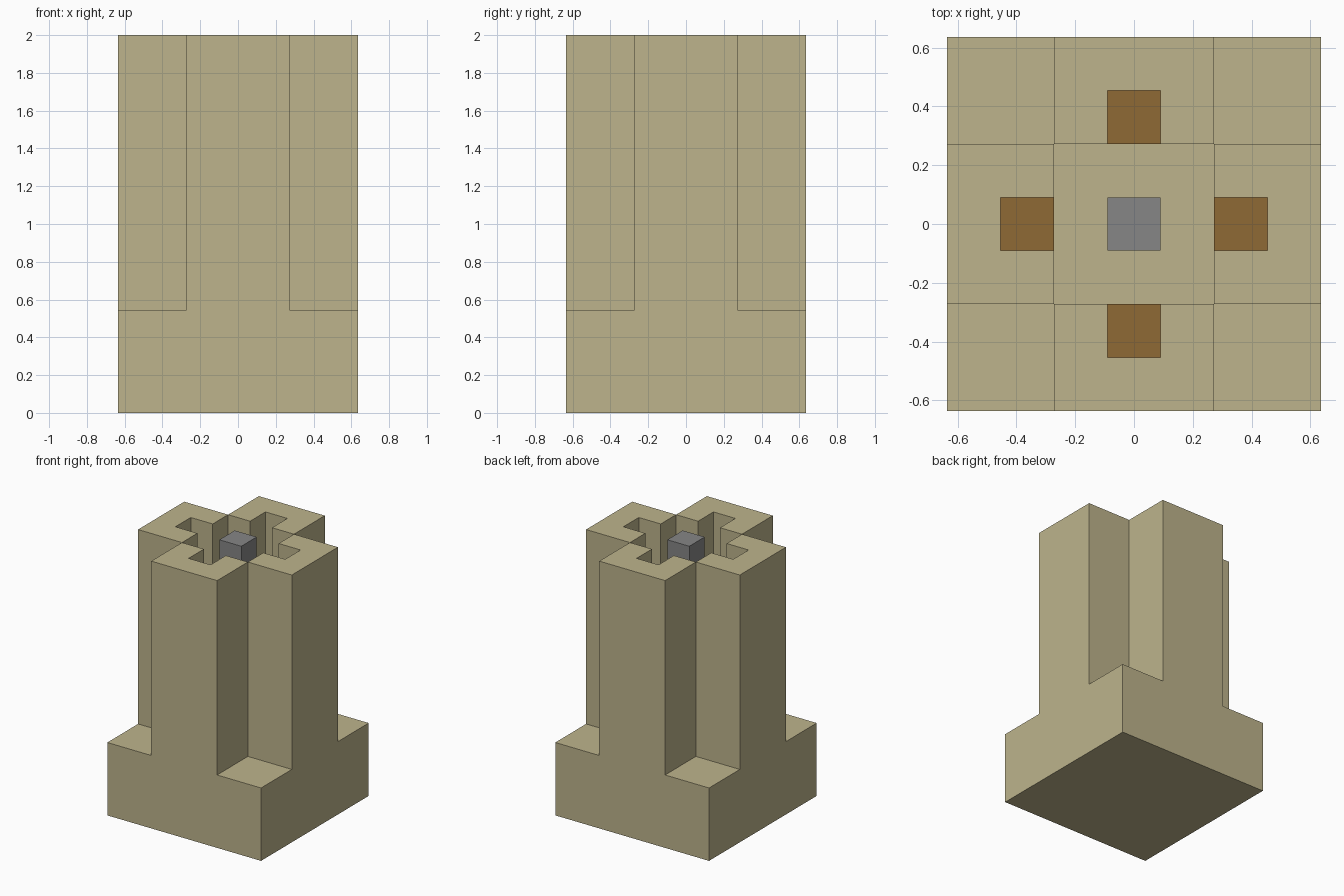
import bpy, bmesh
from mathutils import Matrix, Vector
from math import pi

if "Cube" in bpy.data.objects:
    bpy.data.objects.remove(bpy.data.objects["Cube"], do_unlink=True)

U = 2 / 22                      # module size
HEIGHT, BASE = 22 * U, 6 * U


def material(name, rgb):
    m = bpy.data.materials.new(name)
    m.use_nodes = True
    m.diffuse_color = (*rgb, 1)
    m.node_tree.nodes["Principled BSDF"].inputs["Base Color"].default_value = (*rgb, 1)
    return m


tan = material("tan", (0.51, 0.456, 0.262))
copper = material("copper brown", (0.275, 0.144, 0.036))
steel = material("steel grey", (0.24, 0.24, 0.24))


def prism(name, outline, z0, z1, mat, turn=0):
    """Extrude a flat outline (in modules), turned about z."""
    bm = bmesh.new()
    face = bm.faces.new([bm.verts.new((x * U, y * U, z0)) for x, y in outline])
    top = bmesh.ops.extrude_face_region(bm, geom=[face], use_keep_orig=True)["geom"]
    bmesh.ops.translate(bm, vec=Vector((0, 0, z1 - z0)),
                        verts=[v for v in top if isinstance(v, bmesh.types.BMVert)])
    bmesh.ops.recalc_face_normals(bm, faces=bm.faces)
    bm.transform(Matrix.Rotation(turn * pi / 2, 4, "Z"))
    mesh = bpy.data.meshes.new(name)
    bm.to_mesh(mesh)
    bm.free()
    mesh.materials.append(mat)
    obj = bpy.data.objects.new(name, mesh)
    bpy.context.collection.objects.link(obj)
    return obj


def rect(x0, x1, y0, y1):
    return [(x0, y0), (x1, y0), (x1, y1), (x0, y1)]


# Square base block
prism("base", rect(-7, 7, -7, 7), 0, BASE, tan)

# Four slotted walls around the open middle, each with a contact in its slot
half = [(7, 3), (3, 3), (3, 1), (5, 1)]
wall = half + [(x, -y) for x, y in reversed(half)]
for i, side in enumerate(("left", "back", "right", "front")):
    prism(side + "_wall", wall, BASE, HEIGHT, tan, i)
    prism(side + "_contact", rect(3, 5, -1, 1), BASE, BASE + 0.009, copper, i)

# Central pin
prism("centre_pin", rect(-1, 1, -1, 1), BASE, HEIGHT, steel)
